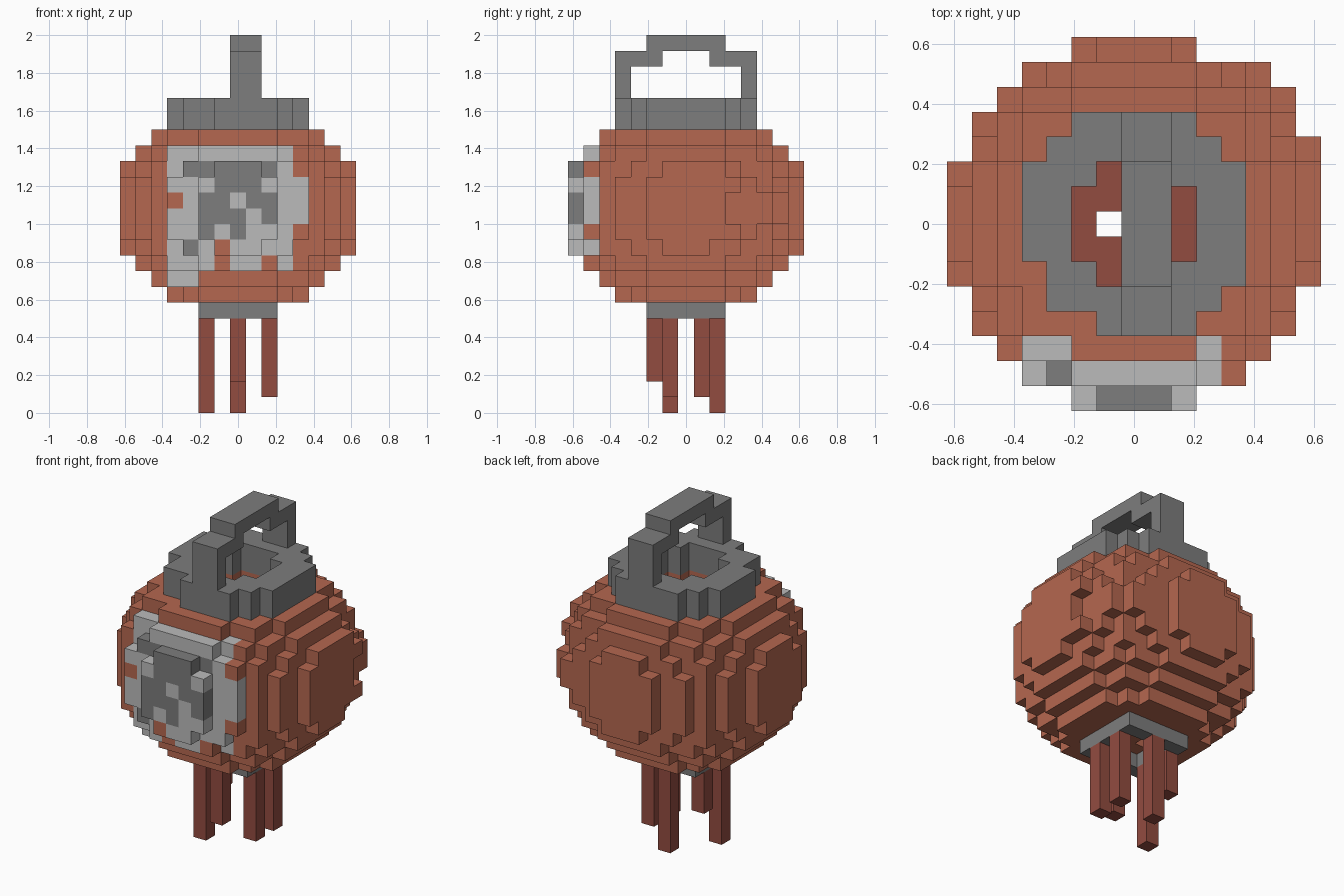
import bpy, bmesh
from mathutils import Vector

if "Cube" in bpy.data.objects:
    bpy.data.objects.remove(bpy.data.objects["Cube"])

S = 1 / 12  # block size


def material(name, rgb):
    m = bpy.data.materials.new(name)
    m.use_nodes = True
    m.diffuse_color = (*rgb, 1)
    b = m.node_tree.nodes["Principled BSDF"]
    b.inputs["Base Color"].default_value = (*rgb, 1)
    b.inputs["Roughness"].default_value = 0.9
    return m


ORANGE = material("clay orange", (0.462, 0.136, 0.080))
GREY = material("dark grey", (0.205, 0.205, 0.205))
LIGHT = material("light grey", (0.497, 0.497, 0.497))
RED = material("dark red", (0.288, 0.072, 0.051))


def blocks(name, cells):
    """Outer skin of a {(i, j, k): material} block set, flat regions merged."""
    mats = list(dict.fromkeys(cells.values()))
    bm = bmesh.new()
    for (i, j, k), mat in cells.items():
        c = Vector((i, j, k + 0.5))
        for axis in range(3):
            for sign in (-1, 1):
                n = Vector((0, 0, 0))
                n[axis] = sign
                if (i + int(n.x), j + int(n.y), k + int(n.z)) in cells:
                    continue
                u = Vector((0, 0, 0))
                u[(axis + 1) % 3] = 0.5
                v = n.cross(u)
                mid = c + n * 0.5
                quad = [mid - u - v, mid + u - v, mid + u + v, mid - u + v]
                f = bm.faces.new([bm.verts.new(p * S) for p in quad])
                f.material_index = mats.index(mat)
    bmesh.ops.remove_doubles(bm, verts=bm.verts, dist=1e-4)
    bmesh.ops.dissolve_limit(bm, angle_limit=0.01, verts=bm.verts,
                             edges=bm.edges, delimit={'MATERIAL'})
    me = bpy.data.meshes.new(name)
    bm.to_mesh(me)
    bm.free()
    for m in mats:
        me.materials.append(m)
    ob = bpy.data.objects.new(name, me)
    bpy.context.collection.objects.link(ob)
    return ob


def box(i0, i1, j0, j1, k0, k1, mat):
    return {(i, j, k): mat for i in range(i0, i1 + 1)
            for j in range(j0, j1 + 1) for k in range(k0, k1 + 1)}


# Round body: slightly squashed block sphere, cut flat at top and bottom
body = {c: ORANGE for c in box(-7, 7, -7, 7, 7, 17, ORANGE)
        if c[0] ** 2 + c[1] ** 2 + 1.21 * (c[2] - 12.5) ** 2 <= 58.3}

# Small irregularities of the outline
extra = [(7, 2, 15), (7, 3, 14), (7, 3, 11), (4, -6, 15)]
extra += [(i, j, k) for i, j in ((5, 6), (6, 5)) for k in (12, 13)]
body.update({c: ORANGE for c in extra})
missing = [(-3, -6, 16)]
missing += [(i, j, k) for i, j in ((-7, -3), (-3, -7)) for k in (12, 13)]
for c in missing:
    body.pop(c, None)

# Opening under the ring with a red floor, and a narrow shaft through it
for i in range(-2, 3):
    for j in range(-2, 3):
        if i * i + j * j <= 5:
            body.pop((i, j, 17), None)
            body[(i, j, 16)] = RED
for k in range(7, 18):
    body.pop((-1, 0, k), None)

# Front patch, top row first: L light, D dark, . body colour
patch = ["LLLLLLLL.",
         "LDDDDDDL.",
         "LLLDDDLLL",
         ".LDDLDDLL",
         "LLDDDLDLL",
         "LLDLDLLL.",
         "LDL.LLLL.",
         "LLL.LL.L.",
         "LL......."]
for r, row in enumerate(patch):
    for n, ch in enumerate(row):
        i, k = n - 4, 16 - r
        front = min(j for j in range(-7, 8) if (i, j, k) in body)
        if ch != ".":
            body[(i, front, k)] = LIGHT if ch == "L" else GREY
blocks("body", body)

# Top ring
ring = {c: GREY for c in box(-4, 4, -4, 4, 18, 19, GREY)
        if 5 < c[0] ** 2 + c[1] ** 2 <= 20
        and c[:2] not in ((-2, -4), (-4, -2))}
blocks("top_ring", ring)

# Carrying handle
handle = box(0, 1, -2, 2, 23, 23, GREY)
for s in (-1, 1):
    handle.update(box(0, 1, min(2 * s, 4 * s), max(2 * s, 4 * s), 22, 22, GREY))
    handle.update(box(0, 1, 4 * s, 4 * s, 20, 21, GREY))
blocks("handle", handle)

# Square rim below the body
rim = {c: GREY for c in box(-2, 2, -2, 2, 6, 6, GREY)
       if max(abs(c[0]), abs(c[1])) == 2}
blocks("bottom_rim", rim)

# Hanging legs of uneven length
legs = {"front_leg": (0, -2, 2), "back_leg": (0, 2, 0),
        "front_left_leg": (2, -1, 1), "back_left_leg": (2, 1, 1),
        "front_right_leg": (-2, -1, 0), "back_right_leg": (-2, 1, 3)}
for name, (i, j, k) in legs.items():
    blocks(name, box(i, i, j, j, k, 5, RED))
